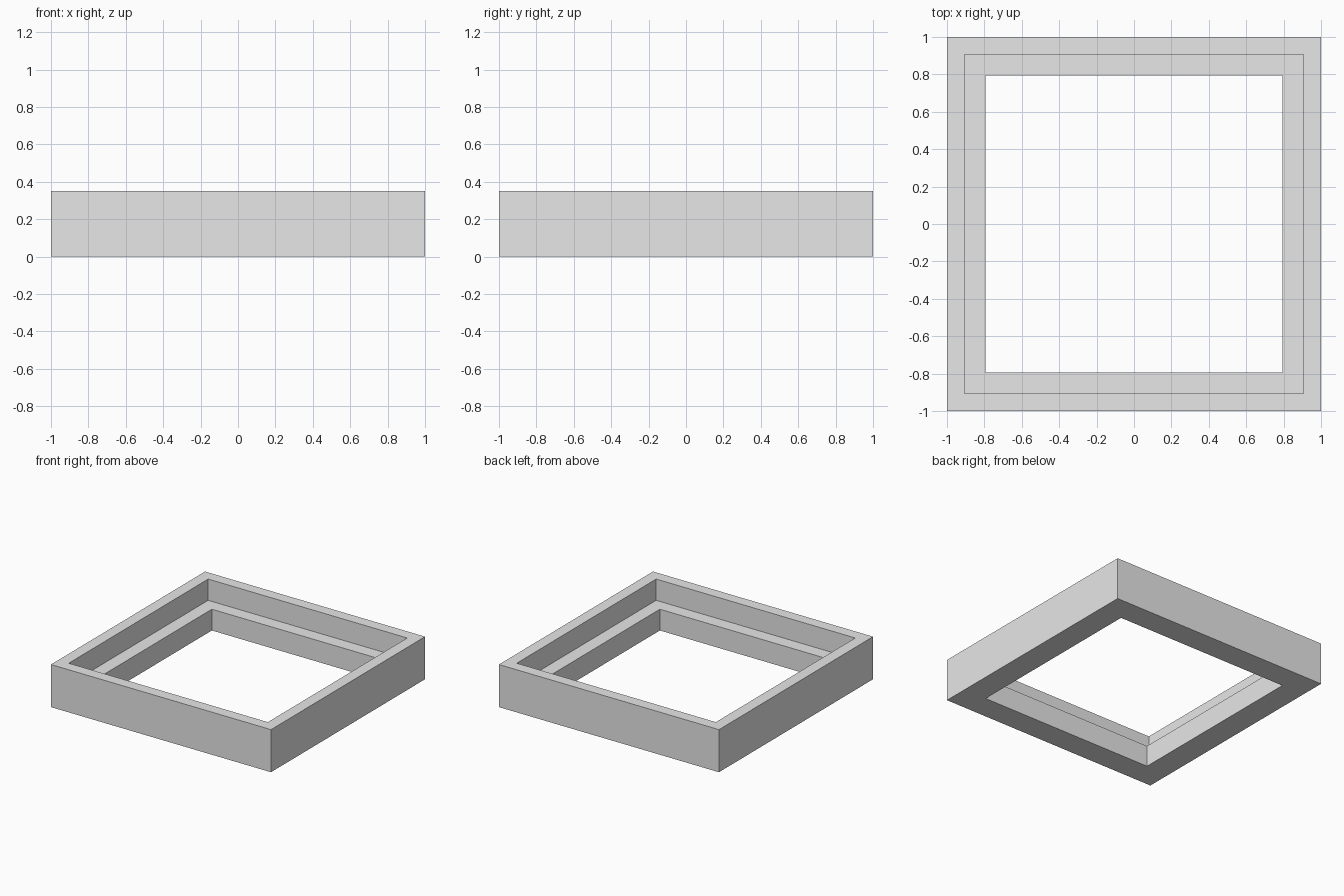
import bpy
import bmesh

cube = bpy.data.objects.get("Cube")
if cube:
    bpy.data.objects.remove(cube, do_unlink=True)

HEIGHT = 0.35
LEDGE = 0.175

# Plain grey material
grey = bpy.data.materials.new("light_grey")
grey.use_nodes = True
colour = (0.8, 0.8, 0.8, 1)
grey.diffuse_color = colour
grey.node_tree.nodes["Principled BSDF"].inputs["Base Color"].default_value = colour

# Stepped cross-section of the frame: (half width, height)
profile = [(1, 0), (1, HEIGHT), (0.905, HEIGHT),
           (0.905, LEDGE), (0.793, LEDGE), (0.793, 0)]
corners = [(-1, -1), (1, -1), (1, 1), (-1, 1)]

# Sweep the section around the four mitred corners
bm = bmesh.new()
rings = [[bm.verts.new((sx * r, sy * r, z)) for sx, sy in corners]
         for r, z in profile]
for i, ring in enumerate(rings):
    after = rings[(i + 1) % len(rings)]
    for k in range(4):
        n = (k + 1) % 4
        bm.faces.new((ring[k], ring[n], after[n], after[k]))
bmesh.ops.recalc_face_normals(bm, faces=bm.faces)

mesh = bpy.data.meshes.new("rebated_frame")
bm.to_mesh(mesh)
bm.free()
mesh.materials.append(grey)
frame = bpy.data.objects.new("rebated_frame", mesh)
bpy.context.collection.objects.link(frame)
